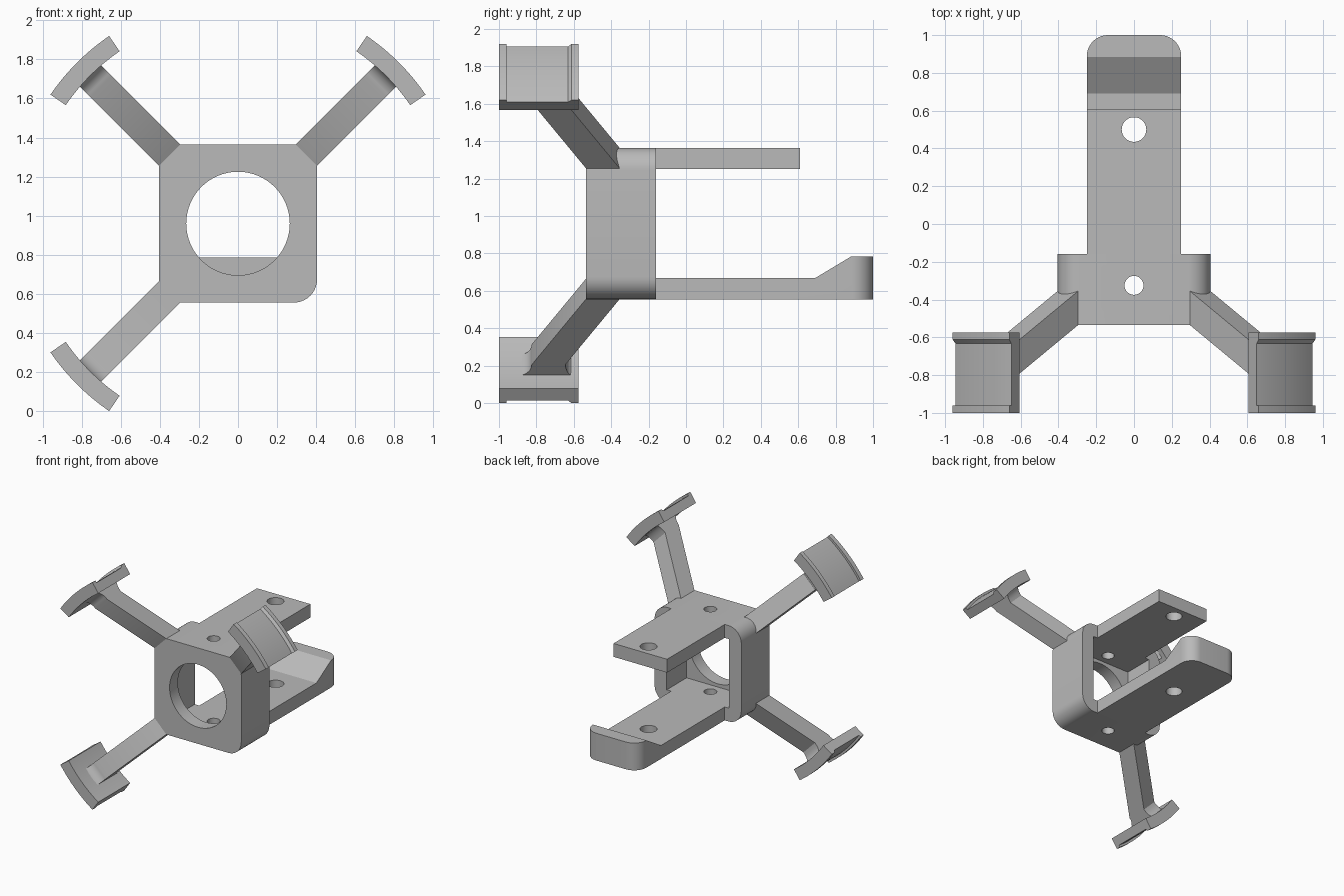
import bpy, bmesh, math
from mathutils import Vector

cube = bpy.data.objects.get("Cube")
if cube:
    bpy.data.objects.remove(cube, do_unlink=True)

grey = bpy.data.materials.new("light grey")
grey.use_nodes = True
COLOUR = (0.49, 0.49, 0.49, 1)
grey.diffuse_color = COLOUR
grey.node_tree.nodes["Principled BSDF"].inputs["Base Color"].default_value = COLOUR

MID = 0.96            # height of the body axis
HALF = 0.405          # half width of the body
FRONT, BACK = -0.535, -0.16


def loft(name, rings, bevel_edge=None, radius=0):
    """Skin a row of matching closed rings and cap both ends."""
    bm = bmesh.new()
    rows = [[bm.verts.new(p) for p in ring] for ring in rings]
    n = len(rows[0])
    for low, high in zip(rows, rows[1:]):
        for i in range(n):
            j = (i + 1) % n
            bm.faces.new((low[i], low[j], high[j], high[i]))
    bm.faces.new(rows[0])
    bm.faces.new(rows[-1])
    bmesh.ops.recalc_face_normals(bm, faces=bm.faces)
    if bevel_edge:
        edges = [e for e in bm.edges if bevel_edge(*(v.co for v in e.verts))]
        bmesh.ops.bevel(bm, geom=edges, offset=radius, segments=10,
                        profile=0.5, affect='EDGES')
    mesh = bpy.data.meshes.new(name)
    bm.to_mesh(mesh)
    bm.free()
    mesh.materials.append(grey)
    ob = bpy.data.objects.new(name, mesh)
    bpy.context.collection.objects.link(ob)
    return ob


def box(name, lo, hi, **bevel):
    ring = [(lo[0], lo[2]), (hi[0], lo[2]), (hi[0], hi[2]), (lo[0], hi[2])]
    return loft(name, [[(x, y, z) for x, z in ring] for y in (lo[1], hi[1])], **bevel)


def rod(name, radius, place, lo, hi):
    turn = [math.tau * i / 64 for i in range(64)]
    return loft(name, [[place(radius * math.cos(a), radius * math.sin(a), h)
                        for a in turn] for h in (lo, hi)])


def activate(ob):
    bpy.ops.object.select_all(action='DESELECT')
    ob.select_set(True)
    bpy.context.view_layer.objects.active = ob


def cut(ob, cutter):
    activate(ob)
    mod = ob.modifiers.new("cut", 'BOOLEAN')
    mod.operation, mod.solver, mod.object = 'DIFFERENCE', 'EXACT', cutter
    bpy.ops.object.modifier_apply(modifier=mod.name)
    bpy.data.objects.remove(cutter, do_unlink=True)


def drill(ob, y, radius):
    cut(ob, rod("drill", radius, lambda a, b, h: (a, y + b, h), -0.5, 2.5))


def finish(ob):
    activate(ob)
    bpy.ops.object.shade_smooth_by_angle(angle=math.radians(25))


# Body: rounded block, hollow from the back, with a round front opening
body = box("body", (-HALF, FRONT, MID - HALF), (HALF, BACK, MID + HALF),
           bevel_edge=lambda a, b: abs(a.y - b.y) > 0.1, radius=0.12)
cut(body, box("cavity", (-0.292, FRONT + 0.11, MID - 0.292), (0.292, 0.1, MID + 0.292)))
cut(body, rod("opening", 0.265, lambda a, b, h: (a, h, MID + b), -0.8, 0.1))
drill(body, -0.325, 0.05)
finish(body)

# Upper plate
upper = box("upper_plate", (-0.25, BACK, MID + 0.292), (0.25, 0.61, MID + HALF))
drill(upper, 0.5, 0.065)
finish(upper)

# Lower plate with a ramped, rounded end stop
side = [(BACK, 0.555), (1, 0.555), (1, 0.785), (0.885, 0.785), (0.69, 0.668), (BACK, 0.668)]
lower = loft("lower_plate", [[(x, y, z) for y, z in side] for x in (-0.25, 0.25)],
             bevel_edge=lambda a, b: min(a.y, b.y) > 0.99 and abs(a.z - b.z) > 0.1,
             radius=0.112)
drill(lower, 0.5, 0.065)
finish(lower)


# Arms and curved pads
def arm_y(r, start):
    return start - 0.585 * (r - 0.495)


def flare(start, grow):
    """Edge of an arm that sweeps outwards to meet its pad."""
    steps = [i / 6 for i in range(7)]
    return [(0.99 + 0.085 * math.sin(s * math.pi / 2),
             arm_y(0.99, start) + grow * (1 - math.cos(s * math.pi / 2))) for s in steps]


arm_side = ([(0.45, arm_y(0.45, FRONT))] + flare(FRONT, -0.08)
            + flare(-0.355, 0.045)[::-1] + [(0.45, arm_y(0.45, -0.355))])
pad_section = [(1.07, -1), (1.165, -1), (1.165, -0.96), (1.147, -0.96),
               (1.147, -0.632), (1.165, -0.612), (1.165, -0.575), (1.07, -0.575)]


def polar(r, angle, y):
    return Vector((r * math.cos(angle), y, MID + r * math.sin(angle)))


for label, degrees in (("upper_left", 45), ("upper_right", 135), ("lower_right", 225)):
    mid = math.radians(degrees)
    across = Vector((-math.sin(mid), 0, math.cos(mid)))
    finish(loft(label + "_arm", [[polar(r, mid, y) + across * t for r, y in arm_side]
                                 for t in (-0.077, 0.077)]))
    sweep = [mid + math.radians(10.5 * (i / 8 - 1)) for i in range(17)]
    finish(loft(label + "_pad", [[polar(r, a, y) for r, y in pad_section] for a in sweep]))
